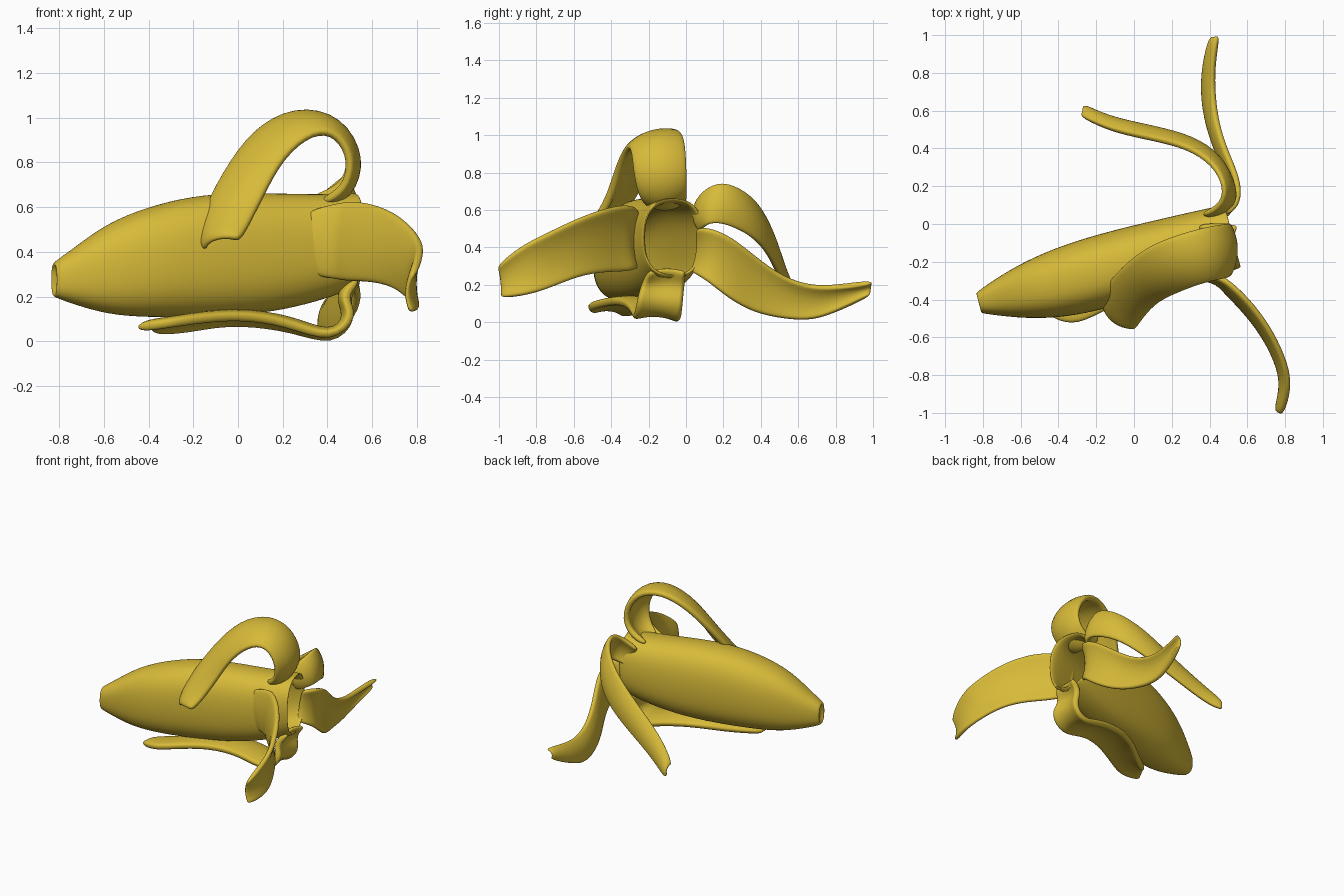
import bpy, bmesh, math
from mathutils import Vector

peel = bpy.data.materials.new("yellow_peel")
peel.diffuse_color = (0.68, 0.49, 0.04, 1)


def finish(name, bm, thickness=0):
    bmesh.ops.recalc_face_normals(bm, faces=bm.faces)
    me = bpy.data.meshes.new(name)
    bm.to_mesh(me)
    bm.free()
    for p in me.polygons:
        p.use_smooth = True
    me.materials.append(peel)
    ob = bpy.data.objects.new(name, me)
    bpy.context.collection.objects.link(ob)
    if thickness:
        so = ob.modifiers.new("thickness", 'SOLIDIFY')
        so.thickness = thickness
        so.offset = 0
    sub = ob.modifiers.new("smooth", 'SUBSURF')
    sub.levels = sub.render_levels = 2
    return ob


def bridge(bm, rows, closed):
    for a, b in zip(rows, rows[1:]):
        n = len(a)
        for i in range(n if closed else n - 1):
            j = (i + 1) % n
            bm.faces.new((a[i], a[j], b[j], b[i]))


def strip(name, edges, bow, thickness=0.035):
    """Peel strip lofted between two edges, arched across its width by bow."""
    mids = [(Vector(a) + Vector(b)) / 2 for a, b in edges]
    bm = bmesh.new()
    rows = []
    for k, (a, b) in enumerate(edges):
        a, b = Vector(a), Vector(b)
        tangent = mids[min(k + 1, len(mids) - 1)] - mids[max(k - 1, 0)]
        normal = tangent.cross(b - a).normalized()
        row = []
        for t in (0, 0.12, 0.35, 0.65, 0.88, 1):
            arch = bow * (4 * t * (1 - t) - 0.5)
            row.append(bm.verts.new(a.lerp(b, t) + normal * arch))
        rows.append(row)
    bridge(bm, rows, False)
    return finish(name, bm, thickness)


# Banana body: tapered sections (x, y, z, half width, half height)
sections = [
    (-0.80, -0.415, 0.28, 0.030, 0.045), (-0.83, -0.42, 0.275, 0.048, 0.07),
    (-0.81, -0.415, 0.278, 0.062, 0.085),
    (-0.73, -0.395, 0.292, 0.095, 0.128), (-0.58, -0.36, 0.325, 0.148, 0.208),
    (-0.40, -0.315, 0.355, 0.185, 0.25), (-0.20, -0.26, 0.38, 0.197, 0.275),
    (0.00, -0.205, 0.39, 0.195, 0.278), (0.20, -0.15, 0.40, 0.187, 0.264),
    (0.40, -0.095, 0.425, 0.178, 0.235), (0.51, -0.07, 0.45, 0.175, 0.215),
    (0.53, -0.067, 0.455, 0.165, 0.21)]
# Hollow interior: the same sections repeated inward with a thin wall
inner = [(x, y, z, w - 0.025, h - 0.025) for x, y, z, w, h in sections[:2:-1][1:]]
side = Vector((-0.25, 0.97, 0))
bm = bmesh.new()
rings = []
for x, y, z, w, h in sections + inner:
    ring = []
    for i in range(20):
        c, s = math.cos(math.tau * i / 20), math.sin(math.tau * i / 20)
        u = math.copysign(abs(c) ** 0.8, c) * w
        v = math.copysign(abs(s) ** 0.8, s) * h
        ring.append(bm.verts.new(Vector((x, y, z + v)) + side * u))
    rings.append(ring)
bridge(bm, rings, True)
bm.faces.new(rings[0])
bm.faces.new(rings[-1])
finish("banana_body", bm)

# Top strip: loops up from the opening and folds over the near flank
strip("top_strip", [
    ((0.34, 0.00, 0.63), (0.38, -0.20, 0.61)),
    ((0.48, 0.00, 0.67), (0.49, -0.25, 0.66)),
    ((0.54, 0.00, 0.82), (0.53, -0.28, 0.81)),
    ((0.43, -0.01, 1.01), (0.46, -0.29, 0.94)),
    ((0.24, -0.06, 1.05), (0.34, -0.32, 0.96)),
    ((0.06, -0.13, 0.95), (0.19, -0.38, 0.84)),
    ((-0.07, -0.24, 0.76), (0.10, -0.43, 0.65)),
    ((-0.17, -0.36, 0.56), (0.02, -0.53, 0.49)),
    ((-0.17, -0.46, 0.41), (-0.01, -0.57, 0.47))], 0.05, 0.045)

# Near strip: peels off the flank, sweeps out sideways and droops
strip("near_strip", [
    ((0.30, -0.27, 0.58), (0.30, -0.27, 0.30)),
    ((0.44, -0.28, 0.62), (0.43, -0.28, 0.28)),
    ((0.52, -0.34, 0.63), (0.48, -0.35, 0.27)),
    ((0.62, -0.44, 0.61), (0.57, -0.44, 0.27)),
    ((0.72, -0.58, 0.56), (0.69, -0.58, 0.25)),
    ((0.80, -0.76, 0.47), (0.78, -0.76, 0.17)),
    ((0.81, -0.88, 0.41), (0.79, -0.88, 0.14)),
    ((0.77, -1.01, 0.30), (0.76, -0.99, 0.13))], -0.03)

# Bottom strip: folds under the opening and runs back beneath the body
strip("bottom_strip", [
    ((0.54, 0.00, 0.28), (0.53, -0.20, 0.28)),
    ((0.46, -0.01, 0.20), (0.45, -0.24, 0.20)),
    ((0.51, -0.02, 0.10), (0.52, -0.26, 0.12)),
    ((0.42, -0.03, 0.00), (0.42, -0.28, 0.01)),
    ((0.25, -0.04, 0.07), (0.22, -0.30, 0.10)),
    ((0.00, -0.09, 0.10), (0.00, -0.38, 0.13)),
    ((-0.15, -0.17, 0.08), (-0.20, -0.48, 0.11)),
    ((-0.25, -0.25, 0.06), (-0.33, -0.54, 0.09)),
    ((-0.38, -0.34, 0.05), (-0.46, -0.48, 0.07))], 0.03, 0.045)

# Far low strip: descends to the ground and turns up at its tip
strip("far_low_strip", [
    ((0.48, 0.06, 0.50), (0.46, 0.03, 0.27)),
    ((0.55, 0.12, 0.51), (0.53, 0.11, 0.23)),
    ((0.54, 0.24, 0.46), (0.52, 0.22, 0.13)),
    ((0.48, 0.37, 0.35), (0.45, 0.36, 0.05)),
    ((0.43, 0.52, 0.24), (0.39, 0.52, 0.02)),
    ((0.41, 0.68, 0.19), (0.36, 0.68, 0.01)),
    ((0.41, 0.84, 0.20), (0.37, 0.83, 0.07)),
    ((0.44, 1.00, 0.22), (0.41, 0.99, 0.15))], 0.03)

# Far high strip: arches over and trails back along the far side
strip("far_high_strip", [
    ((0.36, 0.04, 0.62), (0.43, 0.06, 0.48)),
    ((0.46, 0.08, 0.70), (0.54, 0.10, 0.53)),
    ((0.50, 0.19, 0.76), (0.54, 0.19, 0.54)),
    ((0.43, 0.33, 0.70), (0.46, 0.36, 0.47)),
    ((0.28, 0.42, 0.59), (0.31, 0.46, 0.36)),
    ((0.10, 0.46, 0.45), (0.11, 0.51, 0.25)),
    ((-0.10, 0.50, 0.31), (-0.08, 0.55, 0.15)),
    ((-0.22, 0.55, 0.21), (-0.20, 0.59, 0.08)),
    ((-0.28, 0.58, 0.14), (-0.27, 0.63, 0.06))], -0.03)
